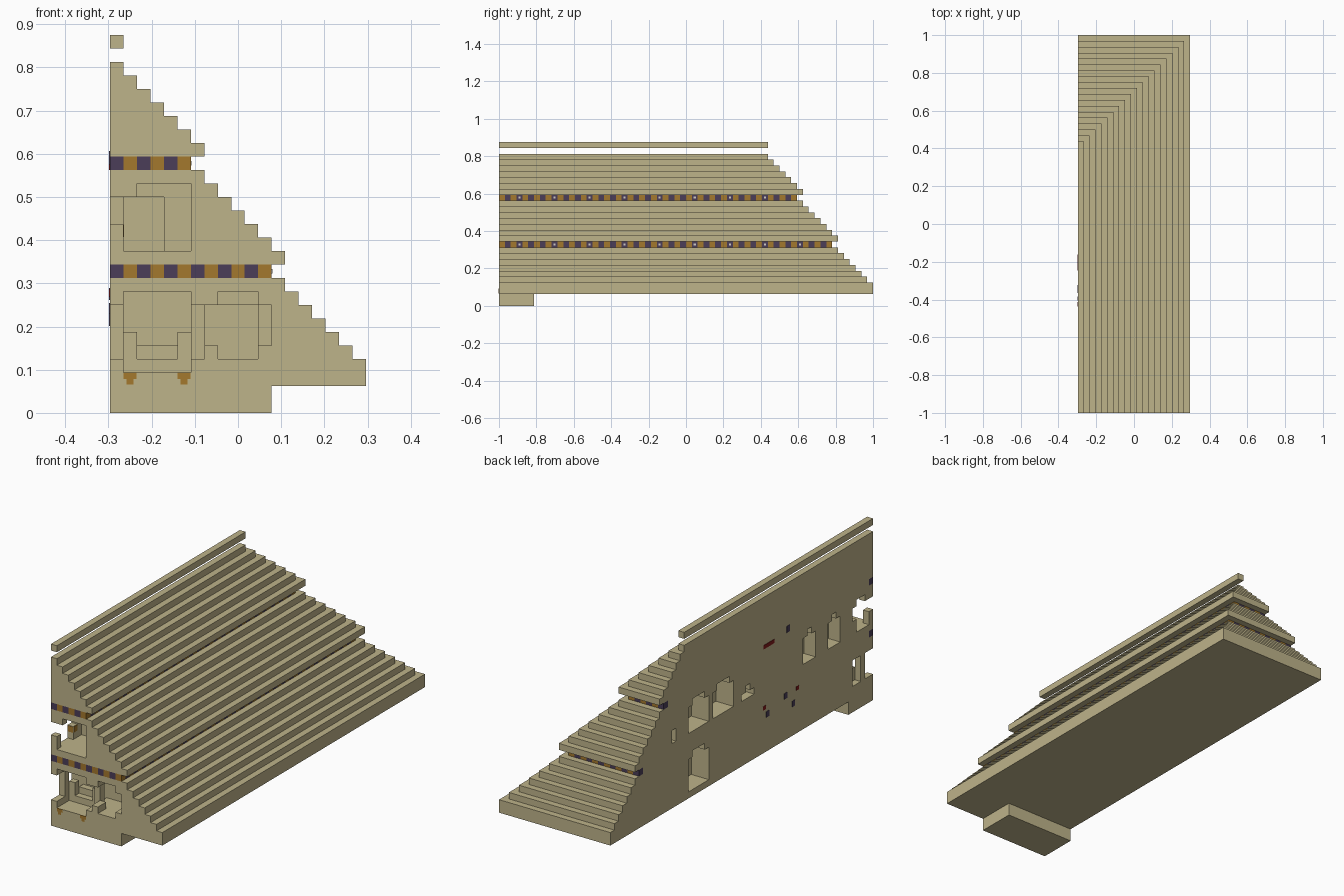
import bpy, bmesh
from itertools import product
from mathutils import Vector

if "Cube" in bpy.data.objects:
    bpy.data.objects.remove(bpy.data.objects["Cube"], do_unlink=True)

U = 1 / 32                       # size of one building block
OX, OY = -9.5 * U, -1.0          # front corner of the sectioned wall


def material(name, rgb):
    m = bpy.data.materials.new(name)
    m.use_nodes = True
    m.diffuse_color = (*rgb, 1)
    bsdf = m.node_tree.nodes["Principled BSDF"]
    bsdf.inputs["Base Color"].default_value = (*rgb, 1)
    bsdf.inputs["Roughness"].default_value = 0.9
    return m


STONE = material("sandstone", (0.515, 0.451, 0.254))
OCHRE = material("ochre", (0.371, 0.188, 0.026))
PURPLE = material("dark purple", (0.07, 0.048, 0.098))
WHITE = material("pale white", (0.65, 0.62, 0.6))
RED = material("dark red", (0.22, 0.01, 0.01))

solid = set()


def cells(i, j, k):
    return set(product(range(*i), range(*j), range(*k)))


def fill(i, j, k):
    solid.update(cells(i, j, k))


def cut(i, j, k):
    solid.difference_update(cells(i, j, k))


# Stepped mass: each course is one block narrower and shallower
FRIEZES = (10, 18)
width = {2: 19, 27: 1}
for k in range(3, 11):
    width[k] = 22 - k
for k in range(11, 19):
    width[k] = 24 - k
for k in range(19, 26):
    width[k] = 26 - k


def depth(k):
    return 45 + width[k]


for k, w in width.items():
    fill((0, w), (0, depth(k)), (k, k + 1))
fill((0, 12), (0, 6), (0, 2))    # entrance footing

# Lower porch, open at the front corner
cut((0, 6), (0, 5), (4, 8))
cut((1, 6), (0, 5), (3, 9))
cut((6, 11), (0, 5), (4, 8))
cut((8, 11), (0, 4), (8, 9))
cut((11, 12), (0, 4), (5, 8))
fill((7, 8), (0, 2), (4, 5))
for i in (0, 6):                 # porch pillars
    fill((i, i + 1), (2, 3), (3, 9))
for i in (1, 5):                 # railing posts
    fill((i, i + 1), (3, 4), (3, 6))
fill((2, 5), (3, 4), (3, 4))
fill((2, 5), (4, 5), (3, 5))

# Upper balcony room
cut((1, 6), (0, 4), (12, 17))
cut((1, 4), (4, 6), (12, 16))
cut((0, 1), (0, 5), (14, 16))
cut((0, 1), (1, 4), (12, 14))
cut((0, 1), (2, 4), (16, 17))
fill((1, 2), (0, 1), (16, 17))


def arch(j0, j1, bottom, top, deep):
    """Opening in the flat wall with a stepped head."""
    cut((0, deep), (j0, j1), (bottom, top - 1))
    cut((0, deep), (j0 + 1, j1 - 1), (top - 1, top))


for j in (8, 14):
    arch(j, j + 3, 12, 17, 2)
for j in (34, 40):
    arch(j, j + 5, 12, 17, 3)
arch(40, 45, 3, 9, 3)
arch(29, 32, 12, 14, 2)
cut((0, 1), (48, 49), (12, 14))


def colour_index(i, j, k):
    """Friezes alternate ochre and purple round the outside."""
    if k in FRIEZES:
        if i == width[k] - 1:
            return 1 if j % 2 == 0 else 2
        if j in (0, depth(k) - 1):
            return 1 if i % 2 else 2
    return 0


def link(name, bm, mats):
    me = bpy.data.meshes.new(name)
    bm.to_mesh(me)
    bm.free()
    for m in mats:
        me.materials.append(m)
    ob = bpy.data.objects.new(name, me)
    bpy.context.collection.objects.link(ob)
    return ob


def course_object(name, k0, k1):
    """Skin the exposed sides of the blocks between two heights."""
    bm = bmesh.new()
    verts = {}
    for c in sorted(solid):
        if not k0 <= c[2] < k1:
            continue
        for axis, side in product(range(3), (0, 1)):
            n = list(c)
            n[axis] += 2 * side - 1
            if tuple(n) in solid:
                continue
            a, b = (axis + 1) % 3, (axis + 2) % 3
            loop = []
            for da, db in ((0, 0), (1, 0), (1, 1), (0, 1)):
                p = list(c)
                p[axis] += side
                p[a] += da
                p[b] += db
                p = tuple(p)
                if p not in verts:
                    verts[p] = bm.verts.new((OX + p[0] * U, OY + p[1] * U, p[2] * U))
                loop.append(verts[p])
            f = bm.faces.new(loop if side else loop[::-1])
            f.material_index = colour_index(*c)
    bmesh.ops.dissolve_limit(bm, angle_limit=0.02, verts=bm.verts[:],
                             edges=bm.edges[:], delimit={'MATERIAL', 'NORMAL'})
    return link(name, bm, (STONE, OCHRE, PURPLE))


for name, k0, k1 in (("entrance_footing", 0, 2), ("lower_storey", 2, 10),
                     ("lower_frieze", 10, 11), ("upper_storey", 11, 18),
                     ("upper_frieze", 18, 19), ("roof_steps", 19, 26),
                     ("ridge_beam", 27, 28)):
    course_object(name, k0, k1)


def plates(name, mat, boxes):
    """Thin plates; each is centre and size in block units."""
    bm = bmesh.new()
    for centre, size in boxes:
        made = bmesh.ops.create_cube(bm, size=U)["verts"]
        bmesh.ops.scale(bm, vec=size, verts=made)
        shift = Vector(centre) * U + Vector((OX, OY, 0))
        bmesh.ops.translate(bm, vec=shift, verts=made)
    return link(name, bm, (mat,))


T = 0.1                          # plate thickness in blocks

# Ochre brackets under the porch floor
plates("porch_brackets", OCHRE,
       [((i + 0.5, 0, z), (w, T, h)) for i in (1, 5)
        for z, w, h in ((2.75, 0.95, 0.5), (2.3, 0.5, 0.4))])

# Painted inner faces of the balcony jamb
plates("balcony_jamb_panel", OCHRE,
       [((1, 4.5, 13.5), (T, 0.9, 0.9)), ((0.5, 4, 13.5), (0.9, T, 0.9))])

# White studs on the long side of the friezes
plates("frieze_studs", WHITE,
       [((width[k], j + 0.5, k + 0.5), (T, 0.35, 0.35))
        for k in FRIEZES for j in range(3, depth(k), 6)])

# Small painted marks on the flat wall
plates("red_wall_marks", RED,
       [((0, 25.4, 18.3), (T, 2.6, 0.6)), ((0, 18.4, 8.9), (T, 0.7, 0.6)),
        ((0, 26.5, 8.9), (T, 0.7, 0.6))])
plates("purple_wall_marks", PURPLE,
       [((0, j, z), (T, 0.7, h)) for j, z, h in
        ((20.7, 18.9, 1), (21.3, 8.8, 0.9), (19.4, 6.9, 0.9), (25.7, 7.7, 0.9))])
